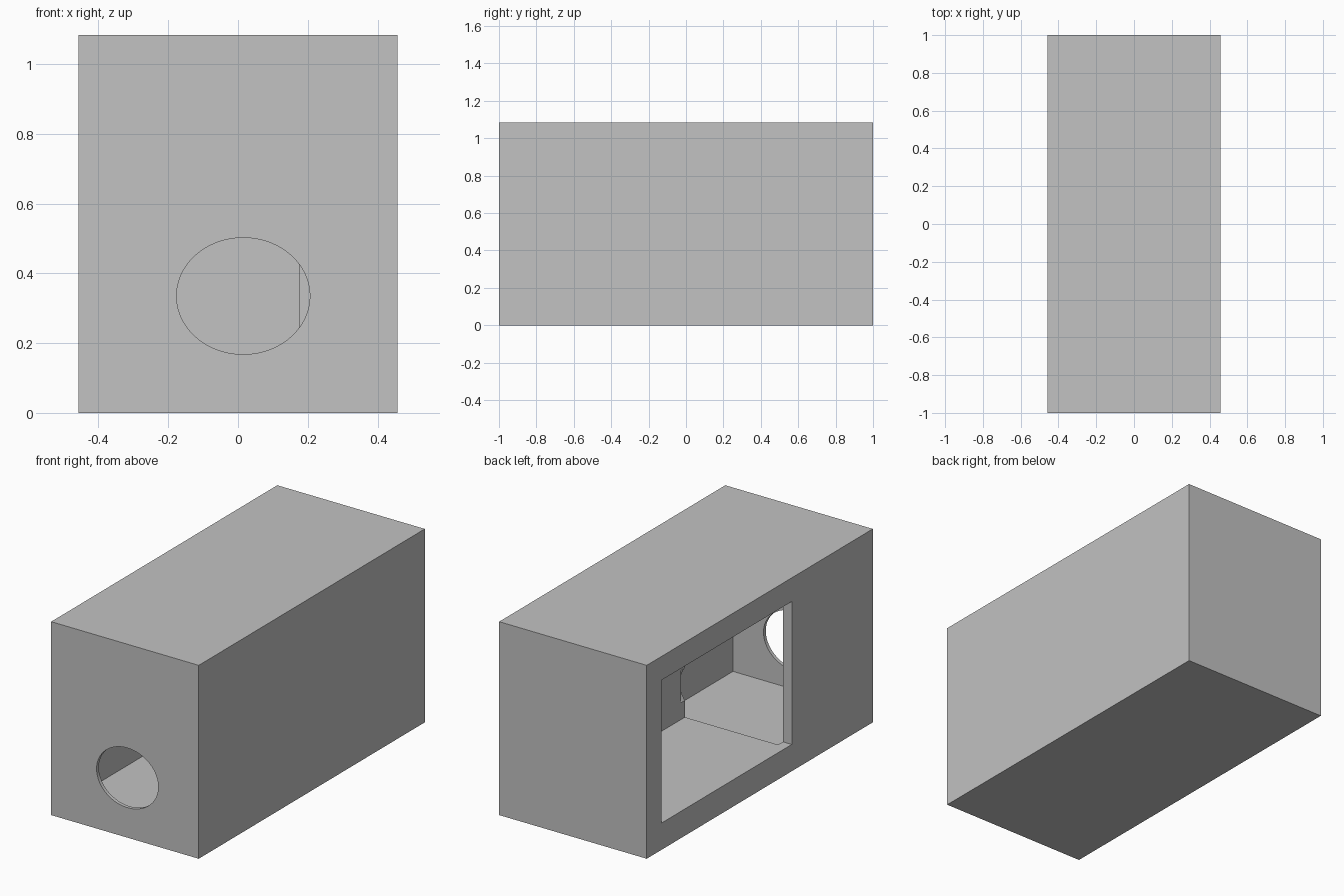
import bpy
from mathutils import Vector

if "Cube" in bpy.data.objects:
    bpy.data.objects.remove(bpy.data.objects["Cube"], do_unlink=True)

grey = bpy.data.materials.new("light grey")
grey.use_nodes = True
colour = (0.54, 0.54, 0.54, 1)
grey.diffuse_color = colour
grey.node_tree.nodes["Principled BSDF"].inputs["Base Color"].default_value = colour


def finish(name, size):
    obj = bpy.context.object
    obj.name = name
    obj.scale = size
    bpy.ops.object.transform_apply(location=False, rotation=True, scale=True)
    obj.data.materials.append(grey)
    return obj


def box(name, low, high):
    low, high = Vector(low), Vector(high)
    bpy.ops.mesh.primitive_cube_add(size=1, location=(low + high) / 2)
    return finish(name, high - low)


def cut(target, cutter):
    mod = target.modifiers.new(cutter.name, "BOOLEAN")
    mod.operation = "DIFFERENCE"
    mod.solver = "EXACT"
    mod.object = cutter
    bpy.context.view_layer.objects.active = target
    bpy.ops.object.modifier_apply(modifier=mod.name)
    bpy.data.objects.remove(cutter, do_unlink=True)


# Solid outer block
housing = box("housing", (-0.457, -1, 0), (0.457, 1, 1.083))

# Hollow chamber behind the front wall
cut(housing, box("front_chamber", (-0.402, -0.98, 0.065), (0.395, -0.24, 1.02)))

# Side compartment, open through the side wall and into the chamber
cut(housing, box("side_compartment", (-0.6, -0.283, 0.15), (0.175, 0.87, 0.95)))

# Oval entrance, reaching just past the chamber
front, back = -1.1, -0.205
bpy.ops.mesh.primitive_cylinder_add(vertices=96, radius=1, depth=1,
                                    location=(0.015, (front + back) / 2, 0.335))
bpy.context.object.rotation_euler.x = 1.5707963
bpy.ops.object.transform_apply(location=False, rotation=True, scale=False)
cut(housing, finish("oval_entrance", (0.191, back - front, 0.167)))

# Smooth the entrance rim, keep the box edges sharp
housing.select_set(True)
bpy.context.view_layer.objects.active = housing
bpy.ops.object.shade_smooth_by_angle(angle=0.5)
